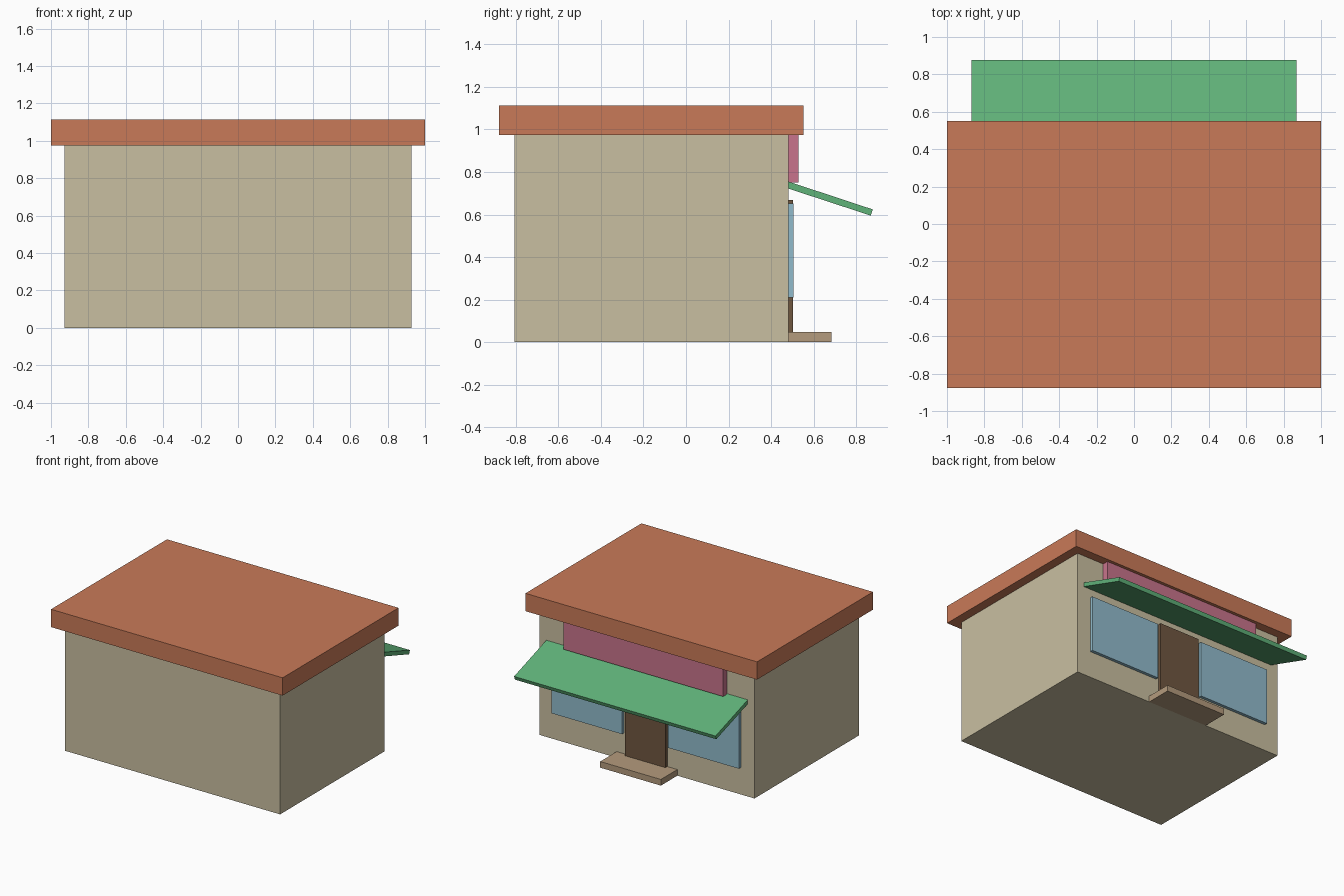
import bpy
import bmesh

if "Cube" in bpy.data.objects:
    bpy.data.objects.remove(bpy.data.objects["Cube"])


def material(name, r, g, b):
    """Flat colour from 0-255 display values, stored as linear."""
    def lin(c):
        c /= 255
        return c / 12.92 if c <= 0.04045 else ((c + 0.055) / 1.055) ** 2.4
    mat = bpy.data.materials.new(name)
    mat.diffuse_color = (lin(r), lin(g), lin(b), 1)
    mat.use_nodes = True
    mat.node_tree.nodes["Principled BSDF"].inputs["Base Color"].default_value = mat.diffuse_color
    return mat


def extrude_profile(name, profile, x0, x1, mat):
    """Solid made by sweeping a (y, z) outline from x0 to x1."""
    bm = bmesh.new()
    face = bm.faces.new([bm.verts.new((x0, y, z)) for y, z in profile])
    swept = bmesh.ops.extrude_face_region(bm, geom=[face])["geom"]
    verts = [v for v in swept if isinstance(v, bmesh.types.BMVert)]
    bmesh.ops.translate(bm, verts=verts, vec=(x1 - x0, 0, 0))
    bmesh.ops.recalc_face_normals(bm, faces=bm.faces)
    mesh = bpy.data.meshes.new(name)
    bm.to_mesh(mesh)
    bm.free()
    mesh.materials.append(mat)
    obj = bpy.data.objects.new(name, mesh)
    bpy.context.collection.objects.link(obj)
    return obj


def box(name, x, y, z, mat):
    outline = [(y[0], z[0]), (y[1], z[0]), (y[1], z[1]), (y[0], z[1])]
    return extrude_profile(name, outline, x[0], x[1], mat)


wall_cream = material("wall cream", 201, 191, 161)
roof_terracotta = material("roof terracotta", 201, 122, 88)
sign_pink = material("sign pink", 200, 116, 140)
awning_green = material("awning green", 96, 178, 121)
glass_blue = material("glass blue", 145, 187, 204)
door_brown = material("door brown", 112, 87, 64)
step_tan = material("step tan", 180, 155, 125)

WALL = 0.481   # y of the shop-front wall

# Building shell and flat overhanging roof
box("walls", (-0.928, 0.928), (-0.806, WALL), (0, 0.974), wall_cream)
box("roof", (-1, 1), (-0.878, 0.552), (0.974, 1.113), roof_terracotta)

# Blank sign board under the eaves
box("sign_board", (-0.69, 0.69), (WALL, 0.528), (0.75, 0.974), sign_pink)

# Sloping awning
extrude_profile("awning",
                [(WALL, 0.755), (0.878, 0.624), (0.868, 0.595), (WALL, 0.722)],
                -0.87, 0.87, awning_green)

# Door between two shop windows
box("door", (-0.175, 0.175), (WALL, 0.504), (0.01, 0.668), door_brown)
for side, name in ((-1, "left_window"), (1, "right_window")):
    xs = sorted((side * 0.2, side * 0.81))
    box(name, xs, (WALL, 0.505), (0.21, 0.652), glass_blue)

# Front step
box("step", (-0.262, 0.262), (WALL, 0.684), (0, 0.048), step_tan)
